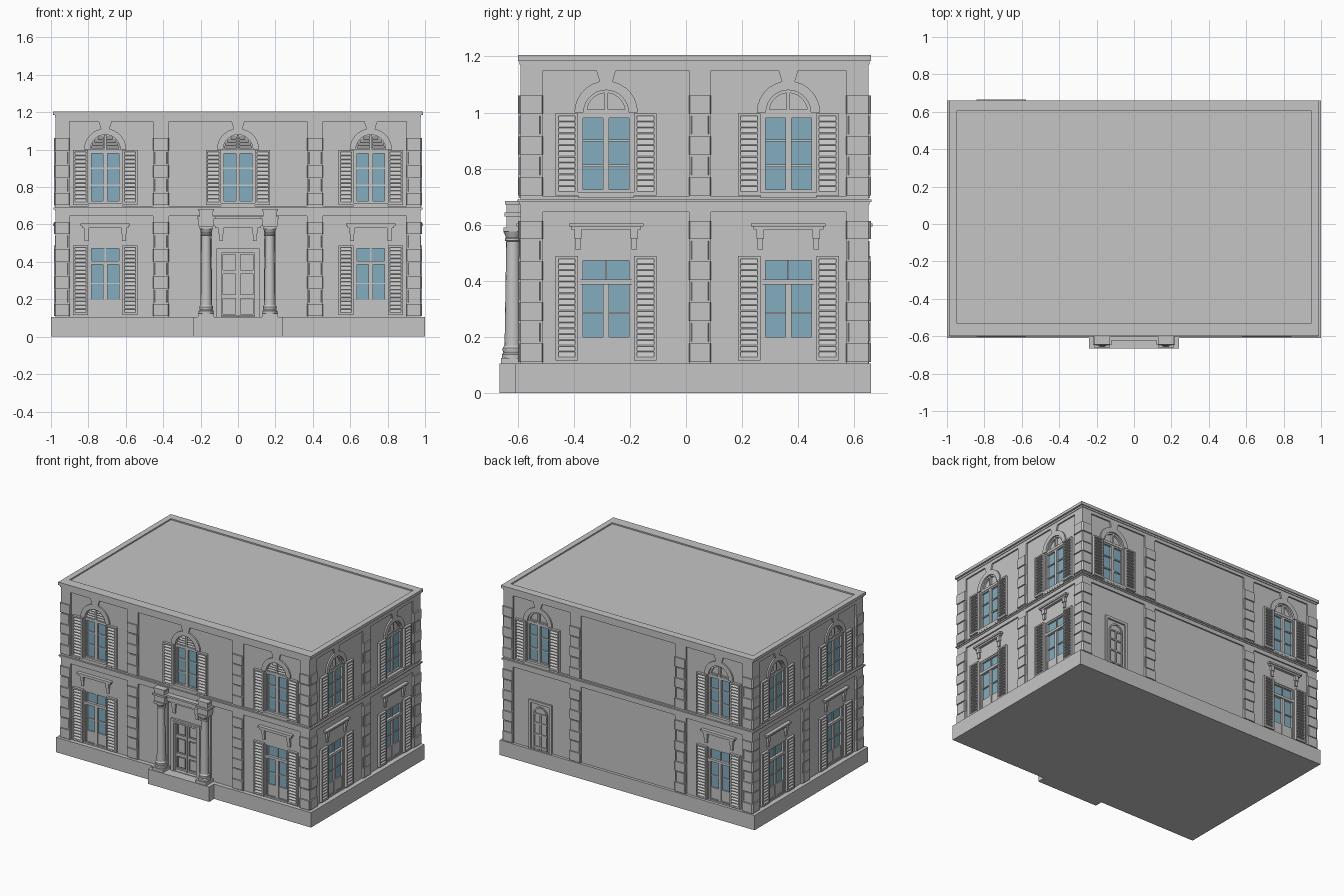
import bpy, bmesh, math
from mathutils import Vector

old = bpy.data.objects.get("Cube")
if old:
    bpy.data.objects.remove(old, do_unlink=True)


def material(name, color):
    m = bpy.data.materials.new(name)
    m.use_nodes = True
    m.diffuse_color = color
    m.node_tree.nodes["Principled BSDF"].inputs["Base Color"].default_value = color
    return m


STONE = material("grey stone", (0.56, 0.56, 0.56, 1))
GLASS = material("blue glass", (0.23, 0.42, 0.52, 1))

# Each facade: along-wall axis, outward sign, distance of the wall plane
FRONT, BACK = ("x", -1, 0.58), ("x", 1, 0.64)
RIGHT, LEFT = ("y", 1, 0.965), ("y", -1, 0.965)
parts = {}


def place(f, u, z, d):
    out = f[1] * (f[2] + d)
    return Vector((u, out, z)) if f[0] == "x" else Vector((out, u, z))


def loft(name, rings):
    """Closed solid through rings of equal length."""
    bm = parts.setdefault(name, bmesh.new())
    vs = [[bm.verts.new(p) for p in ring] for ring in rings]
    n = len(vs[0])
    faces = [bm.faces.new(vs[0]), bm.faces.new(vs[-1][::-1])]
    for a, b in zip(vs, vs[1:]):
        faces += [bm.faces.new((a[i], b[i], b[(i + 1) % n], a[(i + 1) % n])) for i in range(n)]
    bmesh.ops.recalc_face_normals(bm, faces=faces)


def prism(name, f, pts, d0, d1):
    loft(name, [[place(f, u, z, d) for u, z in pts] for d in (d0, d1)])


def box(name, f, u0, u1, z0, z1, d0, d1):
    prism(name, f, [(u0, z0), (u1, z0), (u1, z1), (u0, z1)], d0, d1)


def slat(name, f, u0, u1, z0, z1, d0, d1):
    """Louvre blade leaning outwards at its lower edge."""
    profile = [(z0, d0), (z0, d1), (z0 + 0.004, d1), (z1, d0 + 0.002), (z1, d0)]
    loft(name, [[place(f, u, z, d) for z, d in profile] for u in (u0, u1)])


def block(name, x0, x1, y0, y1, z0, z1):
    loft(name, [[(x0, y0, z), (x1, y0, z), (x1, y1, z), (x0, y1, z)] for z in (z0, z1)])


def frame(name, f, u0, u1, z0, z1, t, d0, d1):
    box(name, f, u0, u0 + t, z0, z1, d0, d1)
    box(name, f, u1 - t, u1, z0, z1, d0, d1)
    box(name, f, u0 + t, u1 - t, z1 - t, z1, d0, d1)
    box(name, f, u0 + t, u1 - t, z0, z0 + t, d0, d1)


def arc(c, z, r, n=14):
    return [(c + r * math.cos(math.pi * i / n), z + r * math.sin(math.pi * i / n)) for i in range(n + 1)]


def shutters(f, c, hw, z0, z1):
    for s in (-1, 1):
        a, b = sorted((c + s * hw, c + s * (hw + 0.08)))
        frame("shutter_frames", f, a, b, z0, z1, 0.01, 0, 0.018)
        n = round((z1 - z0 - 0.02) / 0.021)
        step = (z1 - z0 - 0.02) / n
        for i in range(n):
            z = z0 + 0.01 + i * step
            slat("shutter_slats", f, a + 0.01, b - 0.01, z, z + step, 0.001, 0.017)


def upper_window(f, c, hw):
    g, louvred = hw - 0.008, f is FRONT
    box("cutters", f, c - g, c + g, 0.715, 0.99, -0.022, 0.05)
    box("window_glass", f, c - g, c + g, 0.715, 0.99, -0.024, -0.017)
    frame("window_frames", f, c - g, c + g, 0.715, 0.99, 0.01, -0.02, -0.004)
    box("window_frames", f, c - 0.011, c + 0.011, 0.72, 0.985, -0.02, -0.004)
    for z in (0.81, 0.9):
        box("window_frames", f, c - g, c + g, z - 0.004, z + 0.004, -0.02, -0.01)
    box("window_sills", f, c - hw, c + hw, 0.695, 0.715, 0, 0.016)
    shutters(f, c, hw, 0.705, 0.997)
    # arched head with keystone and lunette
    prism("cutters", f, arc(c, 1.002, 0.08), -0.015, 0.05)
    prism("window_arches", f, arc(c, 1.0, 0.113) + arc(c, 1.0, 0.08)[::-1], 0, 0.01)
    prism("keystones", f, [(c - 0.02, 1.1), (c + 0.02, 1.1), (c + 0.035, 1.15), (c - 0.035, 1.15)], 0, 0.01)
    box("lunettes", f, c - 0.006, c + 0.006, 1.002, 1.078, -0.015, 0)
    if louvred:
        for z in (1.006, 1.022, 1.038, 1.054):
            w = math.sqrt(0.08 ** 2 - (z + 0.014 - 1.0) ** 2) - 0.004
            for s in (-1, 1):
                a, b = sorted((c + s * 0.008, c + s * w))
                slat("lunettes", f, a, b, z, z + 0.013, -0.015, 0)
    else:
        prism("lunettes", f, arc(c, 1.002, 0.08) + arc(c, 1.002, 0.068)[::-1], -0.015, -0.003)
        box("lunettes", f, c - 0.07, c + 0.07, 1.002, 1.01, -0.015, -0.003)


def hood(f, c, hw, at):
    box("window_hoods", f, c - hw, c + hw, 0.593, 0.605, 0, 0.025)
    box("window_hoods", f, c - hw + 0.008, c + hw - 0.008, 0.582, 0.593, 0, 0.018)
    for s in (-at, at):
        box("hood_brackets", f, c + s - 0.013, c + s + 0.013, 0.55, 0.584, 0, 0.016)
        box("hood_brackets", f, c + s - 0.01, c + s + 0.01, 0.512, 0.55, 0, 0.01)


def lower_window(f, c, hw):
    g = hw - 0.008
    box("cutters", f, c - g, c + g, 0.115, 0.482, -0.022, 0.05)
    box("window_glass", f, c - g, c + g, 0.2, 0.48, -0.024, -0.017)
    frame("window_frames", f, c - g, c + g, 0.112, 0.482, 0.01, -0.021, -0.004)
    box("window_frames", f, c - g, c + g, 0.386, 0.404, -0.021, 0.002)
    box("window_frames", f, c - 0.011, c + 0.011, 0.115, 0.39, -0.021, -0.004)
    box("window_frames", f, c - 0.003, c + 0.003, 0.4, 0.475, -0.021, -0.01)
    box("window_frames", f, c - g, c + g, 0.281, 0.288, -0.021, -0.01)
    box("window_frames", f, c - g, c + g, 0.115, 0.2, -0.021, -0.009)
    shutters(f, c, hw, 0.115, 0.488)
    hood(f, c, 0.133, 0.1)


def quoins(f, a, b, inner):
    """Alternating blocks; inner lists which ends step in on narrow blocks."""
    for z0, n in ((0.107, 7), (0.7, 5)):
        for i in range(n):
            z, inset = z0 + i * 0.073, 0.008 * (i % 2)
            lo, hi = a + inset * inner[0], b - inset * inner[1]
            pts = [(lo, z + 0.004), (hi, z + 0.004), (hi, z + 0.069), (lo, z + 0.069)]
            mid = [(u + (0.004 if u == lo else -0.004), w) for u, w in pts]
            d = 0.019 - 0.005 * (i % 2)
            loft("quoins", [[place(f, u, w, k) for u, w in ring]
                            for ring, k in ((pts, 0), (pts, d - 0.004), (mid, d))])


def facade(f, lo, hi, piers, corner):
    """Raised border around recessed panels, with quoins on every pier."""
    for z0, z1 in ((1.15, 1.185), (0.645, 0.70)):
        box("wall_borders", f, lo - 0.01, hi + 0.01, z0, z1, 0, 0.01)
    ends = [(lo - 0.01, lo + corner), (hi - corner, hi + 0.01)]
    for a, b in ends + piers:
        box("wall_borders", f, a, b, 0.1, 1.18, 0, 0.01)
    quoins(f, lo - 0.014, lo + corner, (0, 1))
    quoins(f, hi - corner, hi + 0.014, (1, 0))
    for a, b in piers:
        quoins(f, a, b, (1, 1))


# Plinth, entrance step, wall core
block("plinth", -1, 1, -0.61, 0.66, 0, 0.105)
block("entrance_step", -0.24, 0.24, -0.665, -0.6, 0, 0.105)
block("walls", -0.965, 0.965, -0.58, 0.64, 0.09, 1.18)

# Facades
for f in (FRONT, BACK):
    facade(f, -0.965, 0.965, [(-0.455, -0.37), (0.37, 0.455)], 0.065)
for f in (RIGHT, LEFT):
    facade(f, -0.58, 0.64, [(0.01, 0.09)], 0.07)
    for c in (-0.285, 0.365):
        upper_window(f, c, 0.1)
        lower_window(f, c, 0.1)
for c in (-0.71, 0.71):
    upper_window(FRONT, c, 0.092)
    lower_window(FRONT, c, 0.092)
    upper_window(BACK, c, 0.092)
upper_window(FRONT, 0, 0.092)
lower_window(BACK, -0.71, 0.092)

# Middle cornice and roof cornice, each a lower and an upper step
for name, z, h, outs in (("middle_cornice", 0.672, 0.009, (0.014, 0.021)),
                         ("roof_cornice", 1.172, 0.012, (0.014, 0.02))):
    for i, o in enumerate(outs):
        block(name, -0.965 - o, 0.965 + o, -0.58 - o, 0.64 + o, z + i * h, z + (i + 1) * h)
# Parapet rim around the sunken roof
for x in (-0.99, 0.95):
    block("roof_rim", x, x + 0.04, -0.6, 0.66, 1.185, 1.205)
block("roof_rim", -0.95, 0.95, -0.6, -0.53, 1.185, 1.205)
block("roof_rim", -0.95, 0.95, 0.605, 0.66, 1.185, 1.205)

# Front door
box("cutters", FRONT, -0.09, 0.09, 0.107, 0.45, -0.022, 0.05)
frame("door_frame", FRONT, -0.115, 0.115, 0.085, 0.472, 0.024, 0, 0.014)
frame("door_frame", FRONT, -0.1, 0.1, 0.09, 0.46, 0.012, -0.02, 0.018)
box("front_door", FRONT, -0.003, 0.003, 0.107, 0.45, -0.022, -0.006)
for s in (-1, 1):
    a, b = sorted((s * 0.003, s * 0.09))
    for z0, z1 in ((0.11, 0.215), (0.215, 0.345), (0.345, 0.45)):
        frame("front_door", FRONT, a, b, z0, z1, 0.011, -0.022, -0.01)
        box("front_door", FRONT, a + 0.018, b - 0.018, z0 + 0.018, z1 - 0.018, -0.022, -0.014)
hood(FRONT, 0, 0.13, 0.09)

# Blind door at the back
frame("back_door_frame", BACK, 0.6, 0.78, 0.09, 0.45, 0.018, 0, 0.012)
prism("back_door", BACK, arc(0.69, 0.36, 0.055) + arc(0.69, 0.36, 0.045)[::-1], 0, 0.008)
for u in (0.635, 0.685, 0.735):
    box("back_door", BACK, u, u + 0.01, 0.11, 0.36, 0, 0.008)
for z in (0.12, 0.21, 0.29, 0.355):
    box("back_door", BACK, 0.64, 0.74, z, z + 0.01, 0, 0.007)

# Portico: columns, entablature, top blocks
PROFILE = [(0.04, 0.125), (0.04, 0.138), (0.034, 0.143), (0.037, 0.15), (0.037, 0.16), (0.03, 0.17),
           (0.028, 0.3), (0.024, 0.54), (0.029, 0.543), (0.029, 0.55), (0.025, 0.555), (0.034, 0.575)]
for x in (-0.17, 0.17):
    loft("columns", [[(x + r * math.cos(t * math.pi / 8), -0.617 + r * math.sin(t * math.pi / 8), z)
                      for t in range(16)] for r, z in PROFILE])
    block("column_plinths", x - 0.043, x + 0.043, -0.66, -0.58, 0.105, 0.125)
    block("column_capitals", x - 0.036, x + 0.036, -0.65, -0.58, 0.575, 0.59)
    block("portico_pilasters", x - 0.03, x + 0.03, -0.593, -0.575, 0.105, 0.6)
    block("entablature", x - 0.04, x + 0.04, -0.64, -0.57, 0.59, 0.63)
    block("entablature", x - 0.05, x + 0.05, -0.648, -0.57, 0.63, 0.643)
    block("portico_blocks", x - 0.037, x + 0.037, -0.64, -0.57, 0.643, 0.672)
    block("portico_blocks", x - 0.043, x + 0.043, -0.645, -0.57, 0.672, 0.684)
block("entablature", -0.17, 0.17, -0.612, -0.57, 0.598, 0.63)
block("entablature", -0.17, 0.17, -0.622, -0.57, 0.63, 0.643)

# Turn the collected parts into objects
for name, bm in parts.items():
    mesh = bpy.data.meshes.new(name)
    bm.to_mesh(mesh)
    bm.free()
    mesh.materials.append(GLASS if name == "window_glass" else STONE)
    bpy.context.collection.objects.link(bpy.data.objects.new(name, mesh))

# Cut the openings into the walls
walls, cutters = bpy.data.objects["walls"], bpy.data.objects["cutters"]
cutters.hide_render = True
cut = walls.modifiers.new("openings", "BOOLEAN")
cut.object, cut.solver = cutters, "EXACT"
bpy.context.view_layer.update()
carved = bpy.data.meshes.new_from_object(walls.evaluated_get(bpy.context.evaluated_depsgraph_get()))
walls.modifiers.clear()
walls.data = carved
bpy.data.objects.remove(cutters, do_unlink=True)

# Smooth the column shafts
columns = bpy.data.objects["columns"]
bpy.ops.object.select_all(action="DESELECT")
columns.select_set(True)
bpy.context.view_layer.objects.active = columns
bpy.ops.object.shade_smooth_by_angle()
